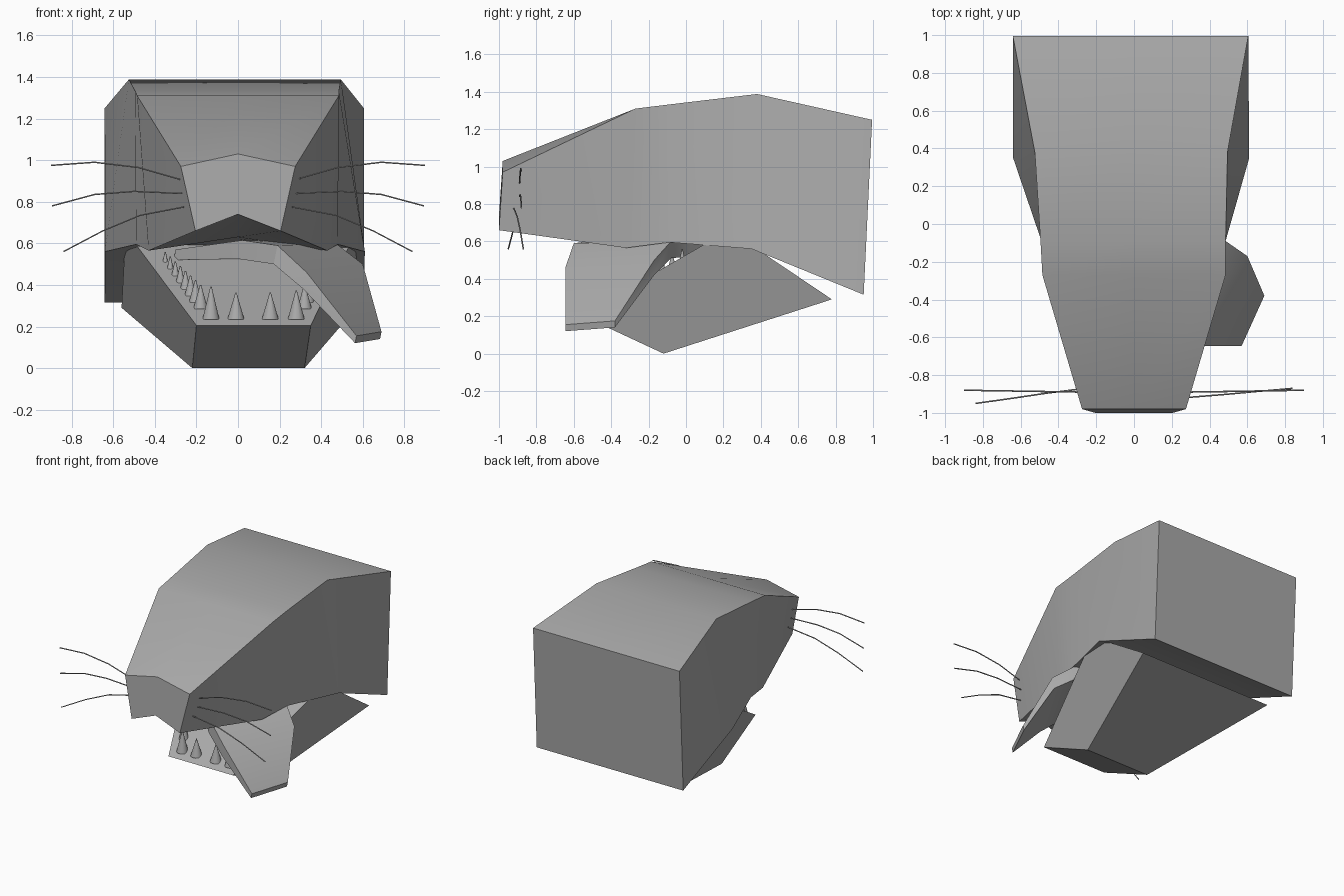
import bpy, bmesh, math
from mathutils import Vector

if "Cube" in bpy.data.objects:
    bpy.data.objects.remove(bpy.data.objects["Cube"])

grey = bpy.data.materials.new("plain_grey")
grey.diffuse_color = (0.4, 0.4, 0.4, 1)
grey.use_nodes = True
grey.node_tree.nodes["Principled BSDF"].inputs["Base Color"].default_value = grey.diffuse_color


def finish(name, bm, angle=30):
    """Turn a bmesh into a named object with smooth shading and sharp edges."""
    bmesh.ops.recalc_face_normals(bm, faces=bm.faces)
    me = bpy.data.meshes.new(name)
    bm.to_mesh(me)
    bm.free()
    me.materials.append(grey)
    me.shade_smooth()
    me.set_sharp_from_angle(angle=math.radians(angle))
    ob = bpy.data.objects.new(name, me)
    bpy.context.collection.objects.link(ob)
    return ob


def loft(name, rings):
    """Skin a row of closed rings and cap both ends."""
    bm = bmesh.new()
    rows = [[bm.verts.new(p) for p in ring] for ring in rings]
    n = len(rows[0])
    for a, b in zip(rows, rows[1:]):
        for i in range(n):
            j = (i + 1) % n
            bm.faces.new((a[i], a[j], b[j], b[i]))
    bm.faces.new(rows[0])
    bm.faces.new(rows[-1])
    return finish(name, bm)


# Upper head: centre x, then top (half width, y, side z, middle z)
# and bottom (half width, y, side z, middle z) for each section
sections = [
    (0.00, (0.275, -0.98, 0.97, 1.03), (0.205, -1.0, 0.66, 0.74)),
    (0.00, (0.485, -0.27, 1.31, 1.31), (0.43, -0.32, 0.565, 0.63)),
    (-0.005, (0.49, -0.09, 1.332, 1.332), (0.485, -0.09, 0.595, 0.62)),
    (-0.015, (0.51, 0.38, 1.388, 1.388), (0.625, 0.35, 0.56, 0.56)),
    (-0.018, (0.623, 0.995, 1.25, 1.25), (0.623, 0.95, 0.315, 0.315)),
]
rings = []
for c, (tw, ty, ts, tm), (bw, by, bs, bm_) in sections:
    rings.append([(c - tw, ty, ts), (c, ty, tm), (c + tw, ty, ts),
                  (c + bw, by, bs), (c, by, bm_), (c - bw, by, bs)])
loft("upper_head", rings)

# Lower jaw: wedge with a sloping top
JY, JZ, SLOPE = -0.56, 0.205, 0.575
loft("lower_jaw", [
    [(-0.20, JY, JZ), (-0.22, -0.12, 0.0), (-0.56, 0.78, 0.29), (-0.54, 0.23, 0.66)],
    [(0.35, JY, JZ), (0.32, -0.12, 0.0), (0.57, 0.78, 0.29), (0.57, 0.23, 0.66)],
])

# Tongue: near edge, far edge and thickness, drooping over the right side
tongue = [
    ((-0.30, 0.02, 0.57), (0.05, 0.40, 0.57), 0.05),
    ((0.02, -0.42, 0.615), (0.33, 0.02, 0.61), 0.09),
    ((0.19, -0.60, 0.59), (0.47, -0.08, 0.60), 0.09),
    ((0.33, -0.645, 0.46), (0.60, -0.17, 0.50), 0.08),
    ((0.57, -0.645, 0.155), (0.69, -0.38, 0.175), 0.035),
]
rings = []
for near, far, t in tongue:
    drop = Vector((-0.2 * t, 0, -t))
    rings.append([near, far, Vector(far) + drop, Vector(near) + drop])
loft("tongue", rings)


# Teeth: cones standing on the jaw
def tooth(name, x, y, radius, height):
    bm = bmesh.new()
    bmesh.ops.create_cone(bm, cap_ends=True, segments=14, radius1=radius,
                          radius2=0.003, depth=height)
    z = JZ + (y - JY) * SLOPE + height / 2 - 0.012
    bmesh.ops.translate(bm, vec=(x, y, z), verts=bm.verts)
    finish(name, bm, 50)


for i, (x, h) in enumerate([(-0.13, 0.16), (-0.01, 0.13), (0.155, 0.13), (0.28, 0.14)]):
    tooth(f"front_tooth_{i + 1}", x, -0.49, 0.042, h)
for side, x0, x1 in (("left", -0.18, -0.35), ("right", 0.32, 0.43)):
    for i in range(8):
        f = i / 7
        tooth(f"{side}_tooth_{i + 1}", x0 + (x1 - x0) * f, -0.40 + 0.38 * f,
              0.036 - 0.022 * f, 0.115 - 0.06 * f)

# Whiskers: thin bent tubes, mirrored to both sides (x, z), y start, y end
whiskers = {
    "upper": ([(0.27, 0.905), (0.48, 0.965), (0.69, 0.99), (0.90, 0.975)], -0.89, -0.88),
    "middle": ([(0.27, 0.84), (0.50, 0.85), (0.69, 0.835), (0.895, 0.78)], -0.89, -0.88),
    "lower": ([(0.26, 0.775), (0.47, 0.735), (0.65, 0.66), (0.84, 0.56)], -0.92, -0.87),
}
for label, (pts, y0, y1) in whiskers.items():
    for side, s in (("left", -1), ("right", 1)):
        ya, yb = (-0.87, -0.95) if (label, s) == ("lower", -1) else (y0, y1)
        rings = []
        for i, (x, z) in enumerate(pts):
            y = ya + (yb - ya) * i / 3
            rings.append([(s * x, y + 0.004 * math.cos(a), z + 0.004 * math.sin(a))
                          for a in (k * math.tau / 6 for k in range(6))])
        loft(f"{side}_{label}_whisker", rings)
